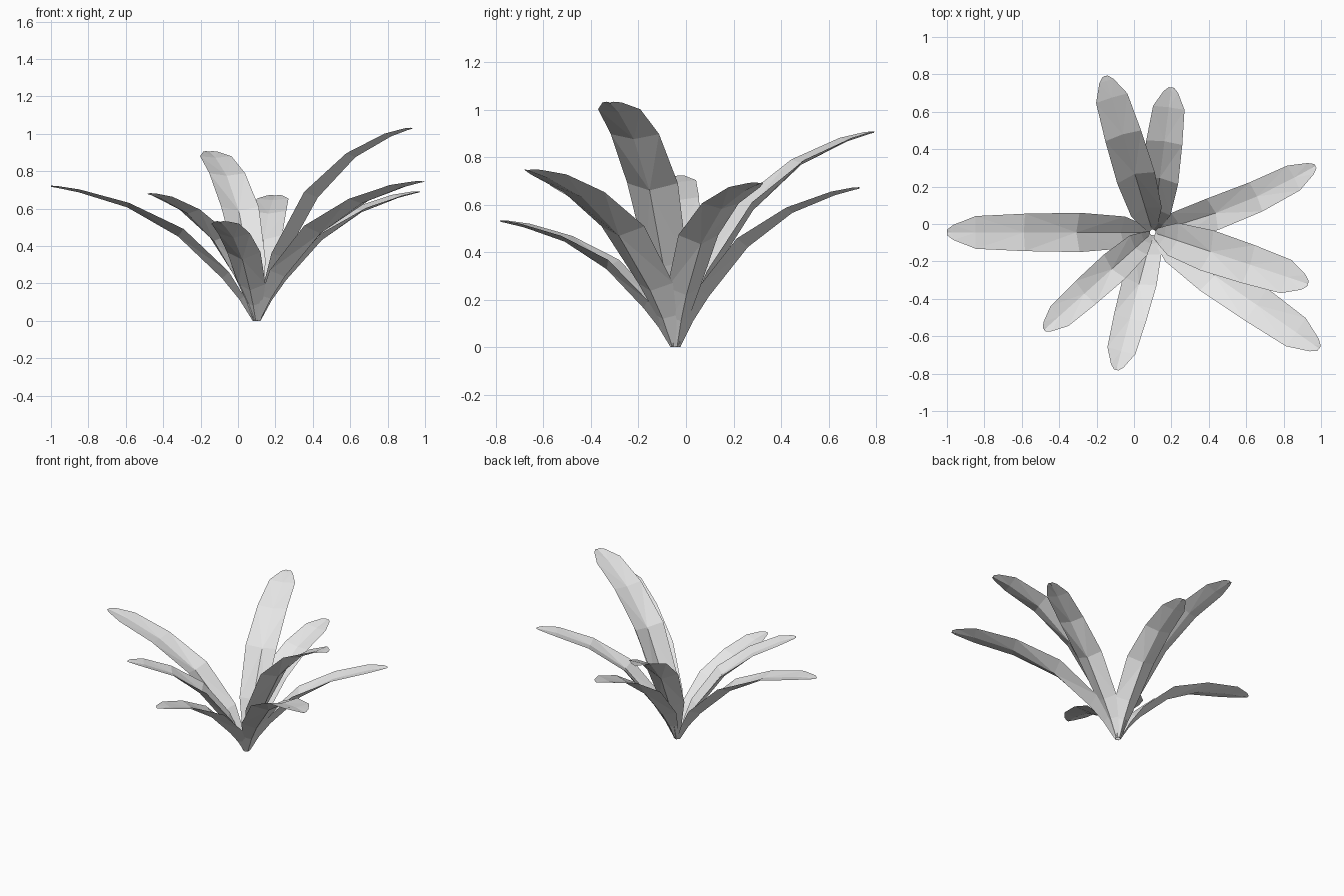
import bpy, bmesh, math
from mathutils import Vector

cube = bpy.data.objects.get("Cube")
if cube:
    bpy.data.objects.remove(cube, do_unlink=True)

grey = bpy.data.materials.new("light_grey")
grey.use_nodes = True
grey.diffuse_color = (0.8, 0.8, 0.8, 1)
grey.node_tree.nodes["Principled BSDF"].inputs["Base Color"].default_value = (0.8, 0.8, 0.8, 1)

# Shared leaf profile: reach fraction, height fraction, width, channel depth
PROFILE = [
    (0, 0, 0.04, 0.014),
    (0.06, 0.17, 0.10, 0.03),
    (0.14, 0.34, 0.17, 0.05),
    (0.36, 0.655, 0.21, 0.05),
    (0.62, 0.86, 0.20, 0.026),
    (0.86, 0.965, 0.175, 0.016),
    (0.97, 0.995, 0.08, 0.01),
    (1, 1, 0.03, 0.006),
]
CROWN = Vector((0.1, -0.045, 0))


def add_leaf(name, tip, width_scale, bend=0.0):
    """Arching, channelled leaf with a keel underneath."""
    tip = Vector(tip)
    out = Vector((tip.x - CROWN.x, tip.y - CROWN.y, 0)).normalized()
    side = Vector((-out.y, out.x, 0))
    base = CROWN + out * 0.015
    span = tip - base
    path = []
    for reach, rise, _, _ in PROFILE:
        p = base + Vector((span.x * reach, span.y * reach, span.z * rise))
        path.append(p + side * bend * math.sin(math.pi * reach))

    bm = bmesh.new()
    rings = []
    for i, (_, _, width, depth) in enumerate(PROFILE):
        tangent = (path[min(i + 1, len(path) - 1)] - path[max(i - 1, 0)]).normalized()
        across = Vector((-tangent.y, tangent.x, 0)).normalized()
        up = tangent.cross(across)
        half = across * width * width_scale / 2
        points = [
            path[i] + half + up * depth * 0.5,
            path[i] - up * depth * 0.1,
            path[i] - half + up * depth * 0.5,
            path[i] - up * depth * 0.5,
        ]
        for p in points:
            p.z = max(p.z, 0)
        rings.append([bm.verts.new(p) for p in points])
    for a, b in zip(rings, rings[1:]):
        for k in range(4):
            n = (k + 1) % 4
            bm.faces.new((a[k], a[n], b[n], b[k]))
    bm.faces.new(rings[0])
    bm.faces.new(rings[-1])
    bmesh.ops.recalc_face_normals(bm, faces=bm.faces)
    bmesh.ops.triangulate(bm, faces=bm.faces)

    mesh = bpy.data.meshes.new(name)
    bm.to_mesh(mesh)
    bm.free()
    mesh.materials.append(grey)
    bpy.context.collection.objects.link(bpy.data.objects.new(name, mesh))


# Rosette of eight leaves
add_leaf("right_leaf", (-1, -0.045, 0.72), 1.0)
add_leaf("front_right_leaf", (-0.48, -0.565, 0.68), 0.82)
add_leaf("front_leaf", (-0.095, -0.78, 0.53), 0.88)
add_leaf("front_left_leaf", (0.99, -0.665, 0.745), 1.05)
add_leaf("tall_left_leaf", (0.93, -0.32, 1.03), 1.07)
add_leaf("back_left_leaf", (0.97, 0.31, 0.69), 0.85, -0.035)
add_leaf("back_leaf", (0.2, 0.73, 0.67), 0.97)
add_leaf("back_right_leaf", (-0.155, 0.79, 0.905), 1.0)
